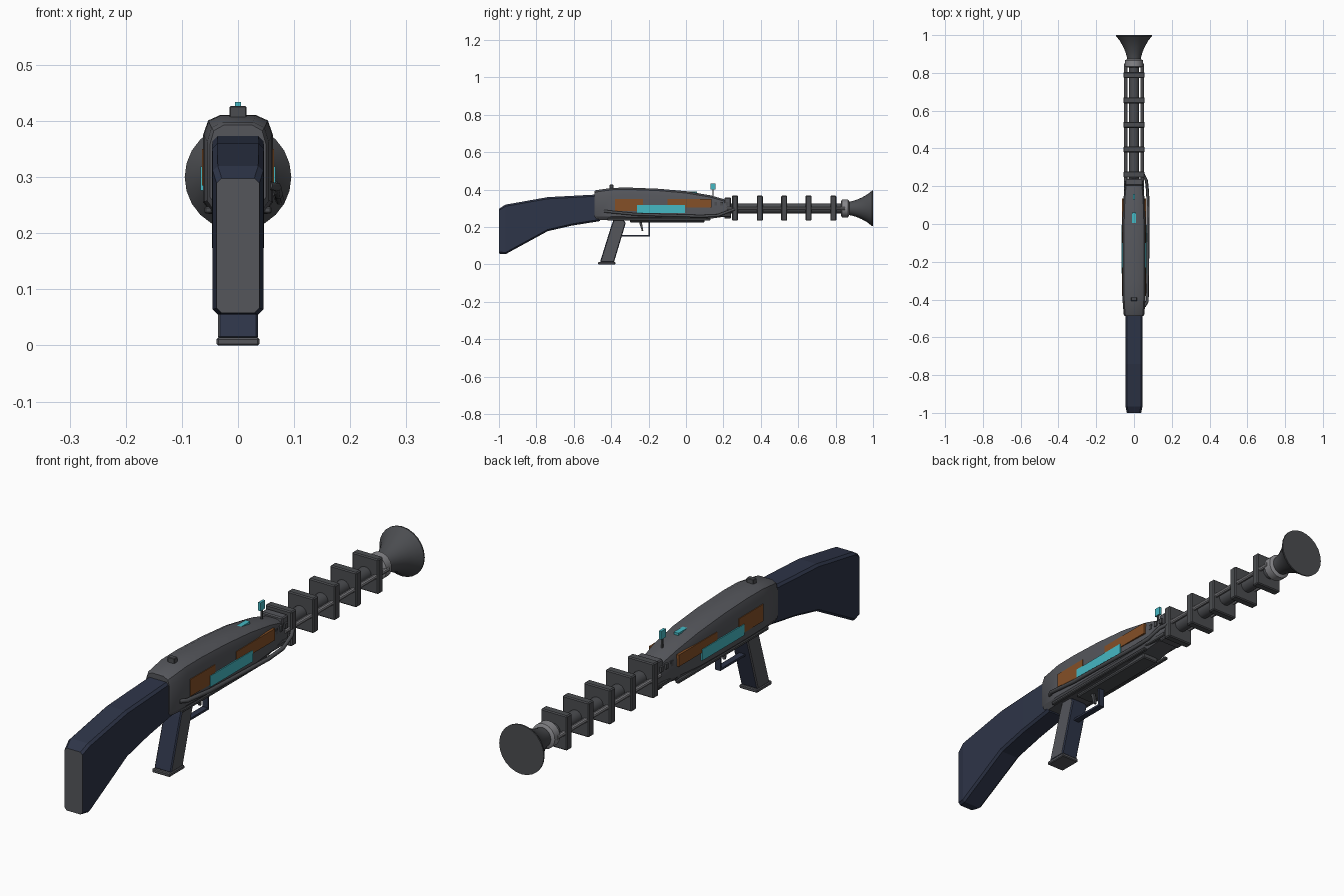
import bpy, bmesh, math
from mathutils import Vector

if "Cube" in bpy.data.objects:
    bpy.data.objects.remove(bpy.data.objects["Cube"])


def mat(name, r, g, b):
    m = bpy.data.materials.new(name)
    m.diffuse_color = (r, g, b, 1)
    m.use_nodes = True
    m.node_tree.nodes["Principled BSDF"].inputs["Base Color"].default_value = m.diffuse_color
    return m


GREY = mat("gunmetal grey", 0.09, 0.093, 0.105)
DARK = mat("dark steel", 0.07, 0.073, 0.08)
NAVY = mat("navy", 0.027, 0.035, 0.065)
BROWN = mat("copper brown", 0.235, 0.08, 0.02)
CYAN = mat("cyan", 0.06, 0.48, 0.55)
LIGHT = mat("light steel", 0.24, 0.24, 0.255)


def finish(name, bm, mats, smooth=None, bevel=0):
    bmesh.ops.recalc_face_normals(bm, faces=bm.faces[:])
    me = bpy.data.meshes.new(name)
    bm.to_mesh(me)
    bm.free()
    for m in mats:
        me.materials.append(m)
    ob = bpy.data.objects.new(name, me)
    bpy.context.collection.objects.link(ob)
    if bevel:
        mod = ob.modifiers.new("bevel", "BEVEL")
        mod.width, mod.segments = bevel, 1
    if smooth:
        bpy.ops.object.select_all(action="DESELECT")
        ob.select_set(True)
        bpy.context.view_layer.objects.active = ob
        bpy.ops.object.shade_smooth_by_angle(angle=math.radians(smooth))
    return ob


def box(name, x, y, z, m, bevel=0):
    bm = bmesh.new()
    bmesh.ops.create_cube(bm, size=1)
    for v in bm.verts:
        v.co = [(r[0] + r[1]) / 2 + c * (r[1] - r[0]) for c, r in zip(v.co, (x, y, z))]
    return finish(name, bm, [m], bevel=bevel)


def loft(name, sections, outline, mats, smooth=None):
    """Skin rings along y; outline(w, bottom, top) gives the right half, bottom to top."""
    bm = bmesh.new()
    rings = []
    for y, w, zb, zt in sections:
        half = outline(w, zb, zt)
        pts = half + [(-x, z) for x, z in reversed(half)]
        rings.append([bm.verts.new((x, y, z)) for x, z in pts])
    n = len(rings[0])
    for a, b in zip(rings, rings[1:]):
        for i in range(n):
            bm.faces.new((a[i], a[(i + 1) % n], b[(i + 1) % n], b[i]))
    rear = bm.faces.new(rings[0])
    bm.faces.new(rings[-1])
    rear.material_index = len(mats) - 1
    return finish(name, bm, mats, smooth)


def lathe(name, profile, m, x=0, z=0.3, sides=24):
    """Turn (y, radius) pairs about an axis parallel to y."""
    bm = bmesh.new()
    rings = [[bm.verts.new((x + r * math.cos(t), y, z + r * math.sin(t)))
              for t in (math.tau * i / sides for i in range(sides))] for y, r in profile]
    for a, b in zip(rings, rings[1:]):
        for i in range(sides):
            bm.faces.new((a[i], a[(i + 1) % sides], b[(i + 1) % sides], b[i]))
    bm.faces.new(rings[0])
    bm.faces.new(rings[-1])
    return finish(name, bm, [m], 35)


def prism(name, profile, w, mats, side_index=0, bevel=0):
    """Extrude a (y, z) profile across x."""
    bm = bmesh.new()
    a, b = ([bm.verts.new((s * w, y, z)) for y, z in profile] for s in (-1, 1))
    for f in (bm.faces.new(a), bm.faces.new(b)):
        f.material_index = side_index
    n = len(profile)
    for i in range(n):
        bm.faces.new((a[i], a[(i + 1) % n], b[(i + 1) % n], b[i]))
    return finish(name, bm, mats, bevel=bevel)


def pipe(name, pts, r, m):
    cu = bpy.data.curves.new(name, "CURVE")
    cu.dimensions, cu.bevel_depth, cu.bevel_resolution = "3D", r, 1
    cu.use_fill_caps = True
    sp = cu.splines.new("POLY")
    sp.points.add(len(pts) - 1)
    for p, c in zip(sp.points, pts):
        p.co = (*c, 1)
    cu.materials.append(m)
    ob = bpy.data.objects.new(name, cu)
    bpy.context.collection.objects.link(ob)


# Shoulder stock with grey butt plate
def stock_outline(w, zb, zt):
    c = 0.009
    return [(w - c, zb), (w, zb + c), (w, zt - c), (w - c, zt)]


loft("stock", [(-1, .038, .058, .298), (-.965, .045, .055, .32), (-.74, .046, .178, .36),
               (-.61, .046, .208, .367), (-.46, .045, .232, .375)], stock_outline, [NAVY, GREY])


# Rounded receiver
def body_outline(w, zb, zt):
    return [(.75 * w, zb), (w, zb + .02), (w, zt - .035), (.86 * w, zt - .01), (.5 * w, zt)]


loft("receiver", [(-.488, .05, .245, .393), (-.478, .055, .238, .398), (-.39, .061, .236, .41),
                  (-.3, .062, .235, .411), (-.15, .062, .235, .405), (0, .061, .237, .392),
                  (.13, .056, .245, .37), (.2, .049, .255, .35), (.24, .045, .262, .335)],
     body_outline, [GREY], 30)
box("underside_plate", (-.035, .035), (-.3, .1), (.225, .25), DARK, .004)

# Mirrored side details
for side, s in (("right", 1), ("left", -1)):
    def sx(a, b):
        return tuple(sorted((s * a, s * b)))
    box(f"{side}_rear_panel", sx(.055, .0645), (-.38, -.23), (.285, .35), BROWN)
    box(f"{side}_front_panel", sx(.0545, .064), (-.1, .135), (.305, .35), BROWN)
    box(f"{side}_light_panel", sx(.057, .0665), (-.262, -.005), (.276, .319), CYAN)
    box(f"{side}_lower_rail", sx(.045, .06), (-.42, .13), (.235, .248), DARK, .003)
    box(f"{side}_nose_rail", sx(.035, .052), (.1, .24), (.255, .272), DARK, .003)
    for y in (.16, .19, .22):
        box(f"{side}_vent_tab", sx(.04, .054), (y - .007, y + .007), (.315, .335), DARK)
    lathe(f"{side}_barrel_rod", [(.22, .009), (.85, .009)], LIGHT, s * .043, .3, 10)

# Cable pipe along the right side
pipe("side_pipe", [(.055, -.435, .285), (.07, -.41, .282), (.072, -.27, .268), (.075, .08, .258),
                   (.072, .17, .262), (.066, .23, .285), (.048, .265, .298)], .008, DARK)

# Barrel, cooling plates and bell muzzle
lathe("barrel", [(.2, .027), (.86, .027)], DARK)
box("barrel_mount", (-.046, .046), (.205, .24), (.245, .358), GREY, .004)
for y in (.262, .395, .525, .655, .788):
    box("cooling_plate", (-.056, .056), (y - .016, y + .016), (.234, .368), DARK, .004)
lathe("muzzle_collar", [(.828, .036), (.834, .048), (.866, .048), (.873, .036)], LIGHT)
lathe("muzzle_bell", [(.86, .034), (.885, .038), (.91, .045), (.94, .058), (.97, .075),
                      (.995, .095), (1, .095)], DARK)

# Pistol grip: navy front and back, grey side faces
prism("grip", [(-.46, .012), (-.385, .012), (-.322, .222), (-.34, .245), (-.385, .245),
               (-.4, .205)], .036, [NAVY, GREY], 1, .004)
box("grip_base", (-.038, .038), (-.47, -.378), (0, .014), GREY, .003)

# Trigger guard and trigger
prism("trigger_guard", [(-.345, .15), (-.192, .15), (-.192, .24), (-.2, .24), (-.2, .158),
                        (-.345, .158)], .012, [NAVY])
prism("trigger", [(-.255, .24), (-.238, .24), (-.228, .178), (-.236, .178)], .005, [DARK])

# Sights and top light
box("rear_sight", (-.015, .015), (-.408, -.388), (.4, .427), DARK, .002)
box("top_light", (-.01, .01), (.005, .06), (.381, .391), CYAN)
box("front_sight_light", (-.005, .005), (.13, .158), (.402, .434), CYAN)
box("front_sight_post", (-.003, .003), (.141, .147), (.35, .404), DARK)
